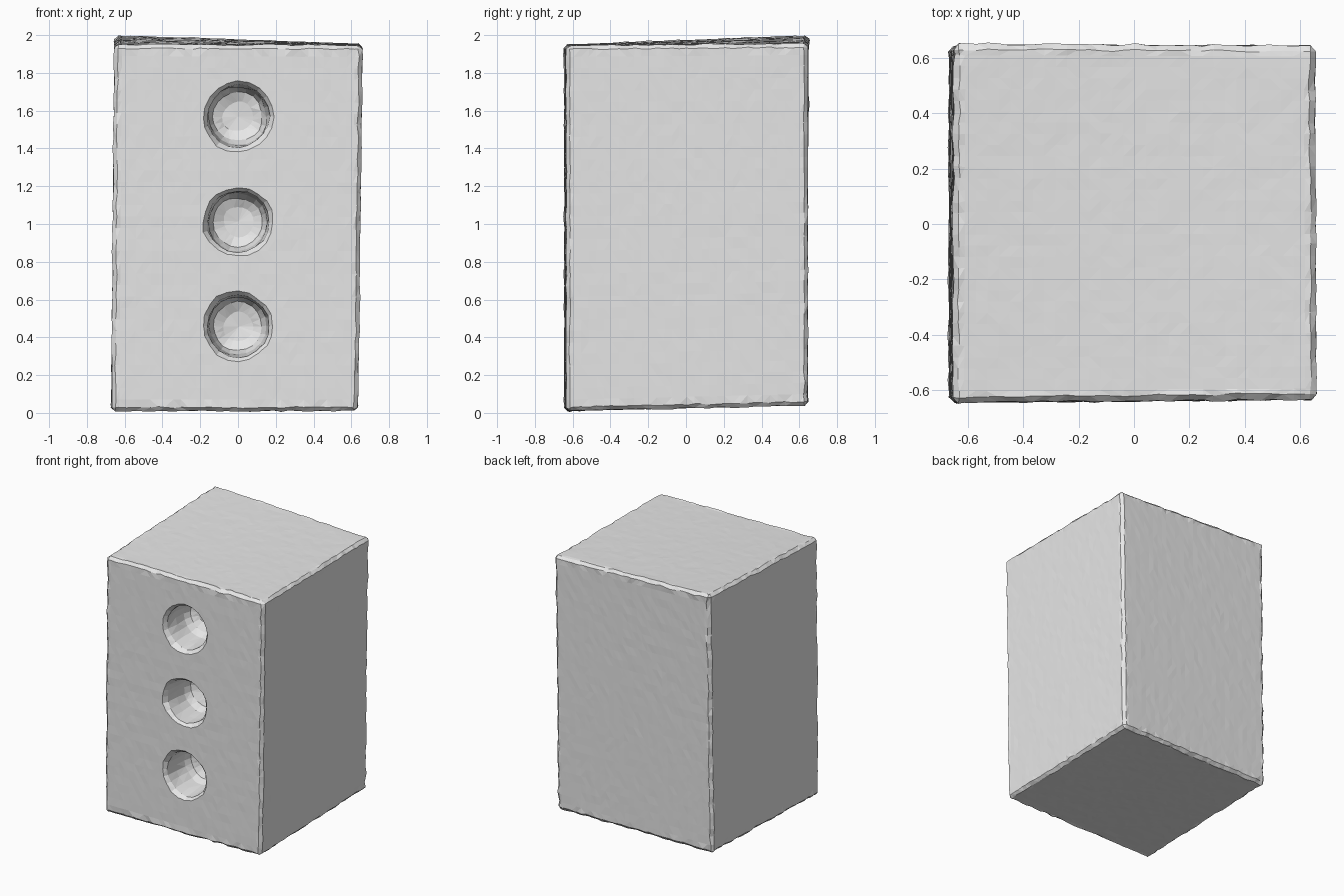
import bpy, bmesh, math
from mathutils import Vector, noise

if "Cube" in bpy.data.objects:
    bpy.data.objects.remove(bpy.data.objects["Cube"])

stone = bpy.data.materials.new("plain grey")
stone.diffuse_color = (0.8, 0.8, 0.8, 1)
stone.use_nodes = True
stone.node_tree.nodes["Principled BSDF"].inputs["Base Color"].default_value = stone.diffuse_color


def roughen(bm, amount, scale):
    """Push every vertex a little with soft noise."""
    for v in bm.verts:
        v.co += noise.noise_vector(v.co * scale) * amount


def make_object(name, bm):
    me = bpy.data.meshes.new(name)
    bm.to_mesh(me)
    bm.free()
    me.materials.append(stone)
    ob = bpy.data.objects.new(name, me)
    bpy.context.collection.objects.link(ob)
    return ob


# Block: slightly skewed box with a narrow worn edge
corners = {
    (-1, -1, -1): (-.67, -.645, .01), (1, -1, -1): (.635, -.635, .01),
    (-1, 1, -1): (-.67, .64, .045), (1, 1, -1): (.63, .645, .04),
    (-1, -1, 1): (-.655, -.645, 1.95), (1, -1, 1): (.66, -.635, 1.945),
    (-1, 1, 1): (-.65, .65, 2.0), (1, 1, 1): (.655, .645, 1.955),
}
bm = bmesh.new()
bmesh.ops.create_cube(bm, size=2)
for v in bm.verts:
    v.co = Vector(corners[tuple(round(c) for c in v.co)])
bmesh.ops.subdivide_edges(bm, edges=bm.edges[:], cuts=31, use_grid_fill=True)
bm.normal_update()
sharp = [e for e in bm.edges if e.calc_face_angle(0) > 0.8]
bmesh.ops.bevel(bm, geom=sharp, offset=0.02, offset_type='OFFSET',
                segments=1, affect='EDGES')
bm.normal_update()
for v in bm.verts:
    worn = any(e.calc_face_angle(0) > 0.5 for e in v.link_edges)
    v.co += noise.noise_vector(v.co * 17) * (0.009 if worn else 0.0015)
bmesh.ops.triangulate(bm, faces=bm.faces[:])
block = make_object("block", bm)

# Hole cutters: flared rim, straight wall, rounded bottom
profile = [(.205, -.10), (.195, -.012), (.165, .025), (.158, .12),
           (.152, .21), (.13, .26), (.08, .285)]
SIDES = 20
for i, z in enumerate((.46, 1.01, 1.57)):
    bm = bmesh.new()
    rings = []
    for r, depth in profile:
        rings.append([bm.verts.new((r * math.cos(a), -.64 + depth,
                                    z + r * math.sin(a)))
                      for a in (2 * math.pi * k / SIDES for k in range(SIDES))])
    for a, b in zip(rings, rings[1:]):
        for k in range(SIDES):
            n = (k + 1) % SIDES
            bm.faces.new((a[k], a[n], b[n], b[k]))
    bm.faces.new(rings[0])
    tip = bm.verts.new((0, -.345, z))
    for k in range(SIDES):
        bm.faces.new((rings[-1][k], rings[-1][(k + 1) % SIDES], tip))
    roughen(bm, 0.012, 9)
    bmesh.ops.triangulate(bm, faces=bm.faces[:])
    bmesh.ops.recalc_face_normals(bm, faces=bm.faces[:])
    cutter = make_object(f"hole_cutter_{i + 1}", bm)
    cutter.hide_render = True
    cutter.hide_viewport = True
    cut = block.modifiers.new(f"hole_{i + 1}", 'BOOLEAN')
    cut.operation = 'DIFFERENCE'
    cut.solver = 'EXACT'
    cut.object = cutter
